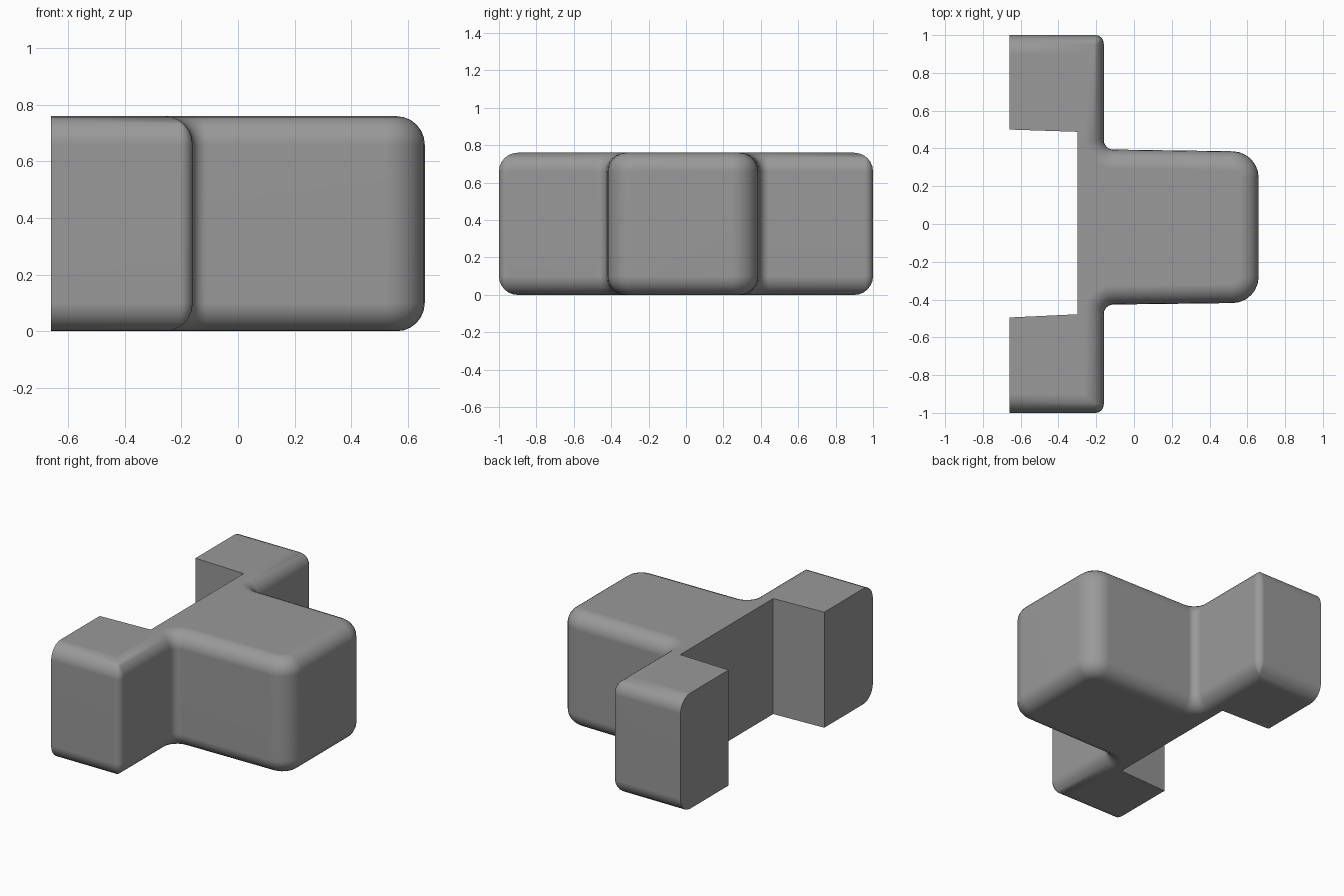
import bpy, bmesh, math
from mathutils import Vector

if "Cube" in bpy.data.objects:
    bpy.data.objects.remove(bpy.data.objects["Cube"])

HEIGHT, ROUND, SEG = 0.76, 0.10, 6

# Outer outline, clockwise: x, y, corner radius
OUTER = [(-0.66, 1.0, 0), (-0.16, 1.0, 0.045), (-0.16, 0.395, 0.05),
         (0.66, 0.383, 0.14), (0.66, -0.417, 0.14), (-0.16, -0.427, 0.05),
         (-0.16, -1.0, 0.045), (-0.66, -1.0, 0)]
# Sharp-edged recess at the back of the two arms
RECESS = [(-0.66, -0.495), (-0.30, -0.478), (-0.30, 0.488), (-0.66, 0.50)]


def outline(inset):
    """Outer path moved inward by inset, with rounded corners, plus the recess."""
    pts = [Vector(p[:2]) for p in OUTER]
    dirs = [(b - a).normalized() for a, b in zip(pts, pts[1:])]
    inward = [Vector((d.y, -d.x)) for d in dirs]
    path = [pts[0] + inward[0] * inset]
    for i in range(1, len(pts) - 1):
        n0, n1 = inward[i - 1], inward[i]
        corner = (n0 + n1) / (1 + n0.dot(n1))
        turn = dirs[i - 1].x * dirs[i].y - dirs[i - 1].y * dirs[i].x
        side = 1 if turn < 0 else -1            # convex or concave corner
        radius = max(OUTER[i][2] - side * inset, 0)
        centre = pts[i] + corner * (inset + side * radius)
        a0 = math.atan2(-side * n0.y, -side * n0.x)
        a1 = math.atan2(-side * n1.y, -side * n1.x)
        sweep = (a1 - a0 + math.pi) % (2 * math.pi) - math.pi
        for k in range(SEG + 1):
            a = a0 + sweep * k / SEG
            path.append(centre + radius * Vector((math.cos(a), math.sin(a))))
    path.append(pts[-1] + inward[-1] * inset)
    return path + [Vector(p) for p in RECESS]


# Quarter-round rims at the bottom and the top
levels = []
for k in range(SEG + 1):
    a = math.pi / 2 * k / SEG
    levels.append((ROUND * (1 - math.sin(a)), ROUND * (1 - math.cos(a))))
levels += [(d, HEIGHT - z) for d, z in reversed(levels)]

# Stack the outlines into one closed body
bm = bmesh.new()
rings = [[bm.verts.new((p.x, p.y, z)) for p in outline(d)] for d, z in levels]
count = len(rings[0])
for low, high in zip(rings, rings[1:]):
    for i in range(count):
        j = (i + 1) % count
        bm.faces.new((low[i], low[j], high[j], high[i]))
bm.faces.new(rings[0])
bm.faces.new(rings[-1])
bmesh.ops.remove_doubles(bm, verts=bm.verts, dist=1e-4)
bmesh.ops.dissolve_limit(bm, angle_limit=math.radians(0.5),
                         verts=bm.verts, edges=bm.edges)
bmesh.ops.recalc_face_normals(bm, faces=bm.faces)

mesh = bpy.data.meshes.new("bracket_body")
bm.to_mesh(mesh)
bm.free()
body = bpy.data.objects.new("bracket_body", mesh)
bpy.context.collection.objects.link(body)

grey = bpy.data.materials.new("mid grey")
grey.diffuse_color = (0.32, 0.32, 0.32, 1)
grey.use_nodes = True
grey.node_tree.nodes["Principled BSDF"].inputs["Base Color"].default_value = grey.diffuse_color
mesh.materials.append(grey)

# Smooth rims, sharp recess edges
bpy.context.view_layer.objects.active = body
body.select_set(True)
bpy.ops.object.shade_smooth_by_angle(angle=math.radians(35))
weighted = body.modifiers.new("flat_sides", 'WEIGHTED_NORMAL')
weighted.keep_sharp = True
